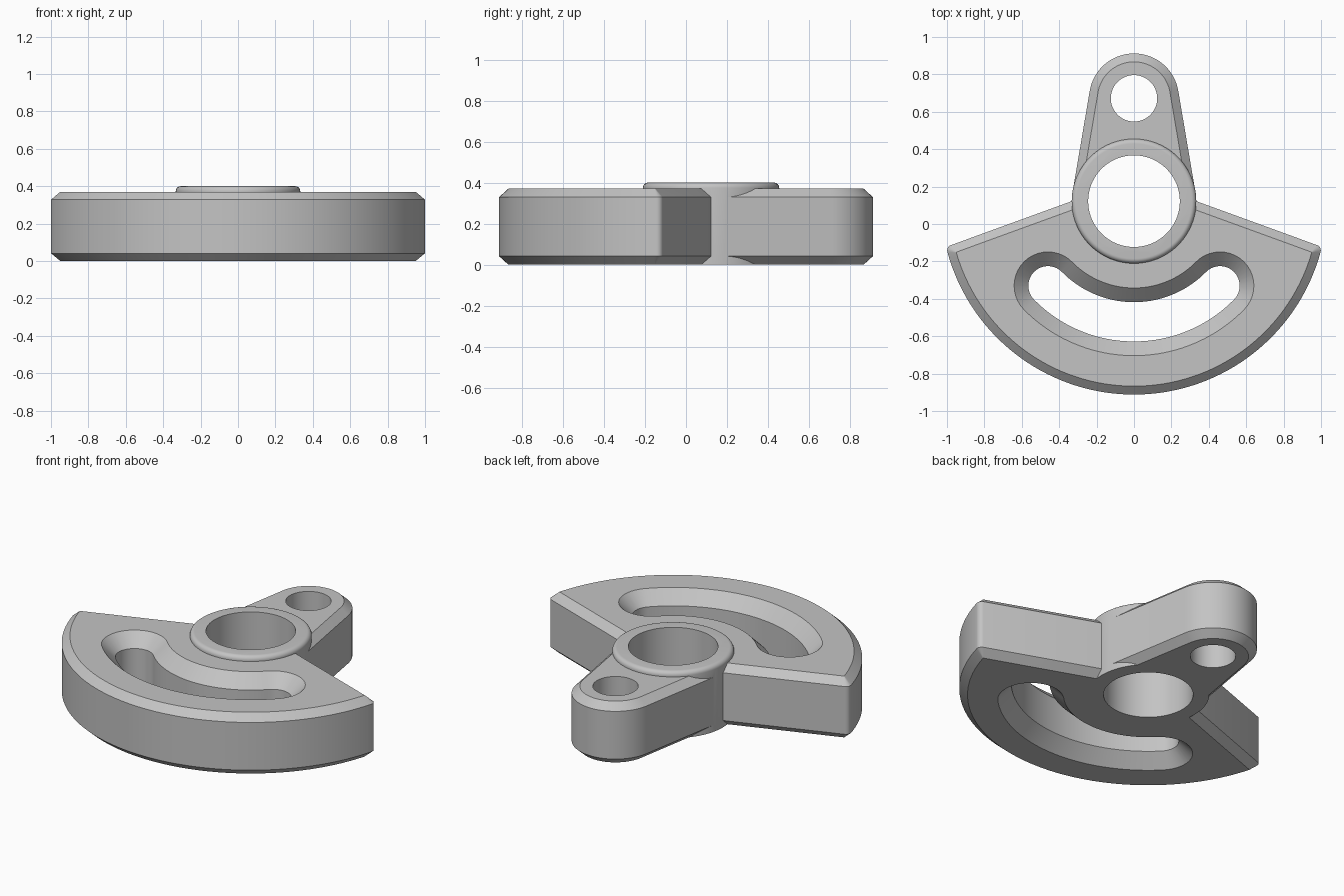
import bpy, bmesh, math
from mathutils import Vector

cube = bpy.data.objects.get("Cube")
if cube:
    bpy.data.objects.remove(cube, do_unlink=True)

HUB_Y, HUB_R, BORE_R = 0.122, 0.333, 0.245
FAN_R, FAN_SLOPE, CORNER_R = 1.034, math.radians(20), 0.03
LEVER_Y, LEVER_R, PIN_R = 0.672, 0.24, 0.124
SLOT_R, SLOT_ANGLE = 0.645, math.radians(45.5)
HEIGHT, BOSS_TOP = 0.37, 0.40
BEVEL_H, BEVEL_W = 0.041, 0.045

metal = bpy.data.materials.new("light_grey_metal")
metal.use_nodes = True
metal.diffuse_color = (0.55, 0.55, 0.55, 1)
metal.node_tree.nodes["Principled BSDF"].inputs["Base Color"].default_value = (0.55, 0.55, 0.55, 1)


def arc(x, y, r, start, end, steps):
    """Points along a circular arc, both ends included."""
    angles = [start + (end - start) * i / steps for i in range(steps + 1)]
    return [(x + r * math.cos(a), y + r * math.sin(a)) for a in angles]


def circle(y, r, steps=96):
    return arc(0, y, r, 0, math.tau, steps)[:-1]


def loft(name, layers):
    """Closed solid through matching outlines, given as (outline, z)."""
    bm = bmesh.new()
    rings = [[bm.verts.new((x, y, z)) for x, y in pts] for pts, z in layers]
    n = len(rings[0])
    for low, high in zip(rings, rings[1:]):
        for i in range(n):
            j = (i + 1) % n
            bm.faces.new((low[i], low[j], high[j], high[i]))
    bm.faces.new(list(reversed(rings[0])))
    bm.faces.new(rings[-1])
    bmesh.ops.recalc_face_normals(bm, faces=bm.faces)
    mesh = bpy.data.meshes.new(name)
    bm.to_mesh(mesh)
    bm.free()
    mesh.materials.append(metal)
    obj = bpy.data.objects.new(name, mesh)
    bpy.context.collection.objects.link(obj)
    return obj


def chamfered(name, outline):
    return loft(name, [(outline(BEVEL_W), 0), (outline(0), BEVEL_H),
                       (outline(0), HEIGHT - BEVEL_H), (outline(BEVEL_W), HEIGHT)])


def combine(target, other, operation):
    mod = target.modifiers.new(operation.lower(), 'BOOLEAN')
    mod.object, mod.operation, mod.solver = other, operation, 'EXACT'
    bpy.context.view_layer.objects.active = target
    bpy.ops.object.modifier_apply(modifier=mod.name)
    bpy.data.objects.remove(other, do_unlink=True)


def fan_outline(inset):
    """Circular sector with slightly rounded outer corners."""
    corner = max(CORNER_R - inset, 0.002)
    along = Vector((math.cos(FAN_SLOPE), -math.sin(FAN_SLOPE)))
    inward = Vector((-math.sin(FAN_SLOPE), -math.cos(FAN_SLOPE)))
    root = Vector((HUB_R, 0)) + inward * inset
    base = root + inward * corner
    reach = FAN_R - inset - corner
    b = base.dot(along)
    c = base + along * (-b + math.sqrt(b * b - base.length_squared + reach * reach))
    rim = math.atan2(c.y, c.x)
    right = [(root.x, root.y + HUB_Y)]
    right += arc(c.x, c.y + HUB_Y, corner, math.pi / 2 - FAN_SLOPE, rim, 6)
    right += arc(0, HUB_Y, FAN_R - inset, rim, -math.pi / 2, 48)[1:]
    return right + [(-x, y) for x, y in reversed(right[:-1])]


def lever_outline(inset):
    """Tapered arm, tangent to the hub and to its rounded tip."""
    t = math.asin((HUB_R - LEVER_R) / (LEVER_Y - HUB_Y))
    tip = arc(0, LEVER_Y, LEVER_R - inset, t, math.pi - t, 40)
    x, y = arc(0, HUB_Y, HUB_R - 0.001 - inset, t, t, 1)[0]
    return [(x, y)] + tip + [(-x, y)]


def slot_outline(w):
    """Curved slot of half width w, concentric with the hub."""
    a, b = -math.pi / 2 - SLOT_ANGLE, -math.pi / 2 + SLOT_ANGLE
    ex, ey = SLOT_R * math.cos(b), HUB_Y + SLOT_R * math.sin(b)
    pts = arc(0, HUB_Y, SLOT_R + w, a, b, 40)
    pts += arc(ex, ey, w, b, b + math.pi, 20)[1:-1]
    pts += arc(0, HUB_Y, SLOT_R - w, b, a, 40)
    return pts + arc(-ex, ey, w, a + math.pi, a + math.tau, 20)[1:-1]


# Solid body: fan-shaped weight, lever arm and hub with a rounded boss
body = chamfered("fan_lever_body", fan_outline)
combine(body, chamfered("lever_arm", lever_outline), 'UNION')
ROUND = 0.026
hub_layers = [(circle(HUB_Y, HUB_R), 0)]
for i in range(7):
    a = i / 6 * math.pi / 2
    hub_layers.append((circle(HUB_Y, HUB_R - ROUND + ROUND * math.cos(a)),
                       BOSS_TOP - ROUND + ROUND * math.sin(a)))
combine(body, loft("hub", hub_layers), 'UNION')

# Hub bore and lever pin hole
for name, y, r in (("bore", HUB_Y, BORE_R), ("pin_hole", LEVER_Y, PIN_R)):
    combine(body, loft(name, [(circle(y, r), -0.1), (circle(y, r), 0.5)]), 'DIFFERENCE')

# Curved slot, countersunk on both faces
RIM, THROAT, EXTRA = 0.181, 0.105, 0.02
SINK = RIM - THROAT
slot = loft("slot", [(slot_outline(RIM + EXTRA), -EXTRA), (slot_outline(THROAT), SINK),
                     (slot_outline(THROAT), HEIGHT - SINK),
                     (slot_outline(RIM + EXTRA), HEIGHT + EXTRA)])
combine(body, slot, 'DIFFERENCE')

# Smooth curved walls, crisp chamfer edges
bpy.ops.object.select_all(action='DESELECT')
body.select_set(True)
bpy.context.view_layer.objects.active = body
bpy.ops.object.shade_smooth_by_angle(angle=math.radians(25))
